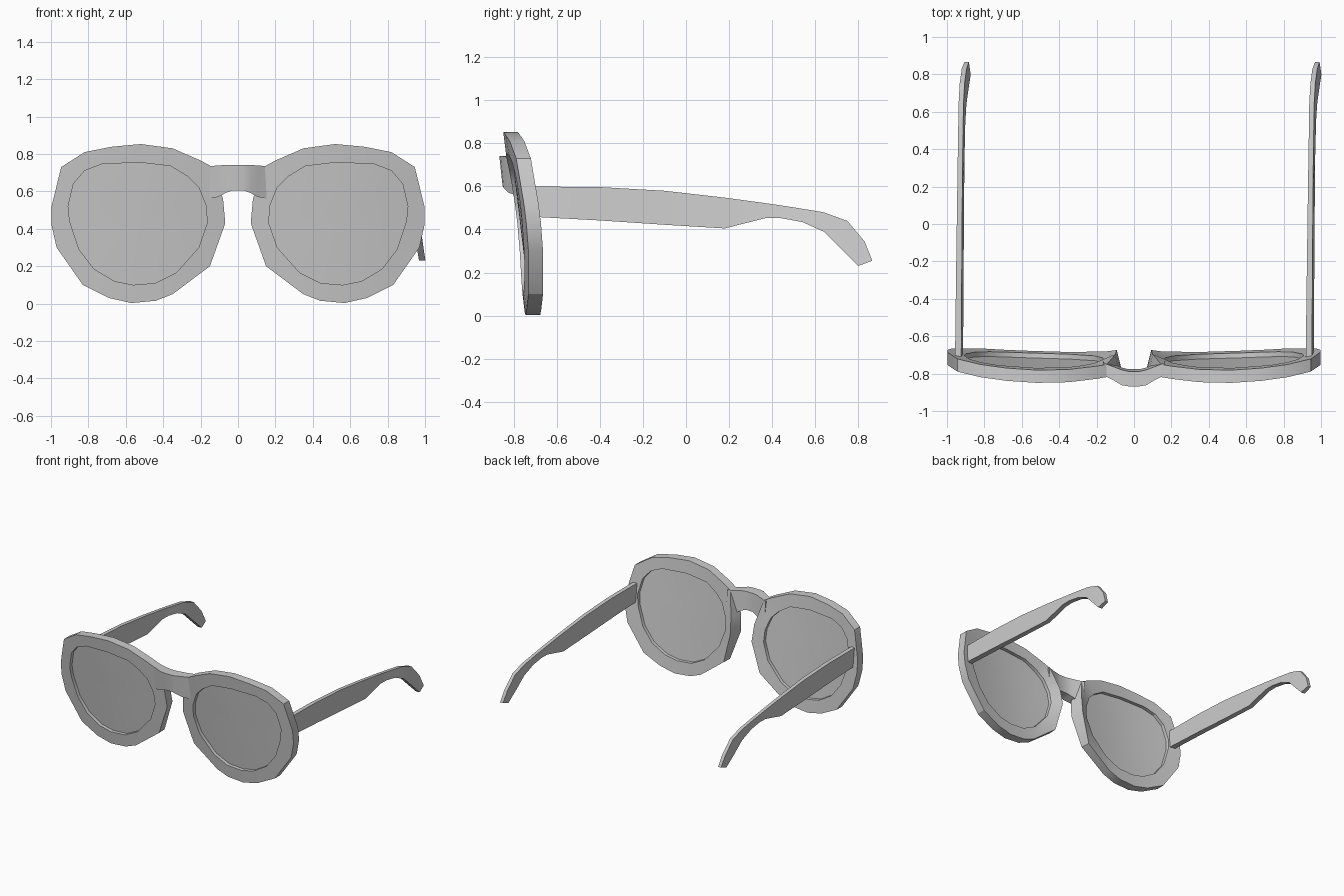
import bpy, bmesh
from math import radians

if "Cube" in bpy.data.objects:
    bpy.data.objects.remove(bpy.data.objects["Cube"])


def make(name, verts, faces, mirror=False):
    me = bpy.data.meshes.new(name)
    me.from_pydata(verts, [], faces)
    bm = bmesh.new()
    bm.from_mesh(me)
    bmesh.ops.recalc_face_normals(bm, faces=bm.faces)
    bm.to_mesh(me)
    bm.free()
    ob = bpy.data.objects.new(name, me)
    bpy.context.collection.objects.link(ob)
    if mirror:
        m = ob.modifiers.new("mirror", 'MIRROR')
        m.use_mirror_merge = False
    bpy.ops.object.select_all(action='DESELECT')
    ob.select_set(True)
    bpy.context.view_layer.objects.active = ob
    bpy.ops.object.shade_smooth_by_angle(angle=radians(25))
    return ob


def sweep(name, sections):
    """Skin a chain of four-cornered sections and cap the ends."""
    verts = [p for s in sections for p in s]
    n = len(sections)
    faces = [(4*i + k, 4*i + (k+1) % 4, 4*i + 4 + (k+1) % 4, 4*i + 4 + k)
             for i in range(n - 1) for k in range(4)]
    faces += [(0, 1, 2, 3), tuple(4*(n-1) + k for k in range(4))]
    return make(name, verts, faces)


def front_y(x, z):
    """Front surface of the tilted, gently wrapped frame."""
    return -0.85 + 0.12 * (0.85 - z) + 0.19 * (x - 0.45) ** 2


# Rim stations: outer x, z, inner x, z, extra depth of the nose pad
RIM = [
    (0.52, 0.853, 0.53, 0.755, 0), (0.68, 0.838, 0.73, 0.745, 0),
    (0.82, 0.81, 0.82, 0.71, 0), (0.945, 0.73, 0.88, 0.64, 0),
    (0.997, 0.52, 0.908, 0.52, 0), (0.997, 0.42, 0.90, 0.44, 0),
    (0.97, 0.30, 0.85, 0.29, 0), (0.83, 0.10, 0.77, 0.185, 0),
    (0.69, 0.03, 0.66, 0.12, 0), (0.57, 0.003, 0.56, 0.10, 0),
    (0.44, 0.015, 0.44, 0.11, 0), (0.35, 0.05, 0.33, 0.165, 0),
    (0.15, 0.20, 0.21, 0.30, 0.005), (0.068, 0.43, 0.165, 0.43, 0.03),
    (0.08, 0.56, 0.17, 0.52, 0.025), (0.145, 0.735, 0.21, 0.62, 0),
    (0.20, 0.765, 0.27, 0.68, 0), (0.35, 0.83, 0.36, 0.735, 0),
]
N = len(RIM)
THICK = 0.068
verts = []
for ox, oz, ix, iz, pad in RIM:
    yo, yi = front_y(ox, oz), front_y(ix, iz)
    verts += [(ox, yo, oz), (ox + pad * 0.8, yo + THICK + pad, oz),
              (ix, yi + THICK, iz), (ix, yi, iz)]
faces = [(4*i + k, 4*i + (k+1) % 4, 4*((i+1) % N) + (k+1) % 4, 4*((i+1) % N) + k)
         for i in range(N) for k in range(4)]
make("lens_rims", verts, faces, True)

# Lenses: thin curved discs made of shrinking rings
CX, CZ = 0.54, 0.44
verts, faces = [], []
for depth in (0.028, 0.042):
    b = len(verts)
    scales = (1.01, 0.7, 0.35)
    for s in scales:
        for r in RIM:
            x, z = CX + (r[2] - CX) * s, CZ + (r[3] - CZ) * s
            verts.append((x, front_y(x, z) + depth, z))
    verts.append((CX, front_y(CX, CZ) + depth, CZ))
    for i in range(N):
        j = (i + 1) % N
        faces += [(b + k*N + i, b + k*N + j, b + k*N + N + j, b + k*N + N + i)
                  for k in range(2)]
        faces.append((b + 2*N + i, b + 2*N + j, b + 3*N))
b = 3 * N + 1
faces += [(i, (i+1) % N, b + (i+1) % N, b + i) for i in range(N)]
make("lenses", verts, faces, True)

# Bridge stations: x, top z, bottom z, front y, back y
half = [(0.03, 0.742, 0.605, -0.868, -0.788), (0.065, 0.742, 0.592, -0.862, -0.780),
        (0.105, 0.738, 0.57, -0.838, -0.765), (0.165, 0.735, 0.56, -0.808, -0.742)]
stations = [(-s[0], *s[1:]) for s in reversed(half)] + half
sweep("bridge", [[(x, f, t), (x, k, t), (x, k + 0.012, lo), (x, f + 0.015, lo)]
                 for x, t, lo, f, k in stations])

# Temple arm stations: top y, z, bottom y, z, inner x, width
ARM = [
    (-0.73, 0.60, -0.73, 0.46, 0.918, 0.033), (-0.40, 0.597, -0.40, 0.442, 0.922, 0.031),
    (-0.10, 0.58, -0.10, 0.422, 0.926, 0.029), (0.18, 0.548, 0.18, 0.405, 0.930, 0.027),
    (0.38, 0.521, 0.37, 0.453, 0.933, 0.026), (0.50, 0.503, 0.44, 0.453, 0.935, 0.026),
    (0.64, 0.48, 0.54, 0.435, 0.937, 0.026), (0.75, 0.44, 0.64, 0.39, 0.943, 0.026),
    (0.83, 0.345, 0.72, 0.31, 0.954, 0.026), (0.866, 0.255, 0.80, 0.23, 0.968, 0.024),
]
for name, shift in (("right_temple", 0.0), ("left_temple", -1.875)):
    sweep(name, [[(x + shift, ty, tz), (x + w + shift, ty, tz),
                  (x + w + 0.01 + shift, by, bz), (x + shift, by, bz)]
                 for ty, tz, by, bz, x, w in ARM])
